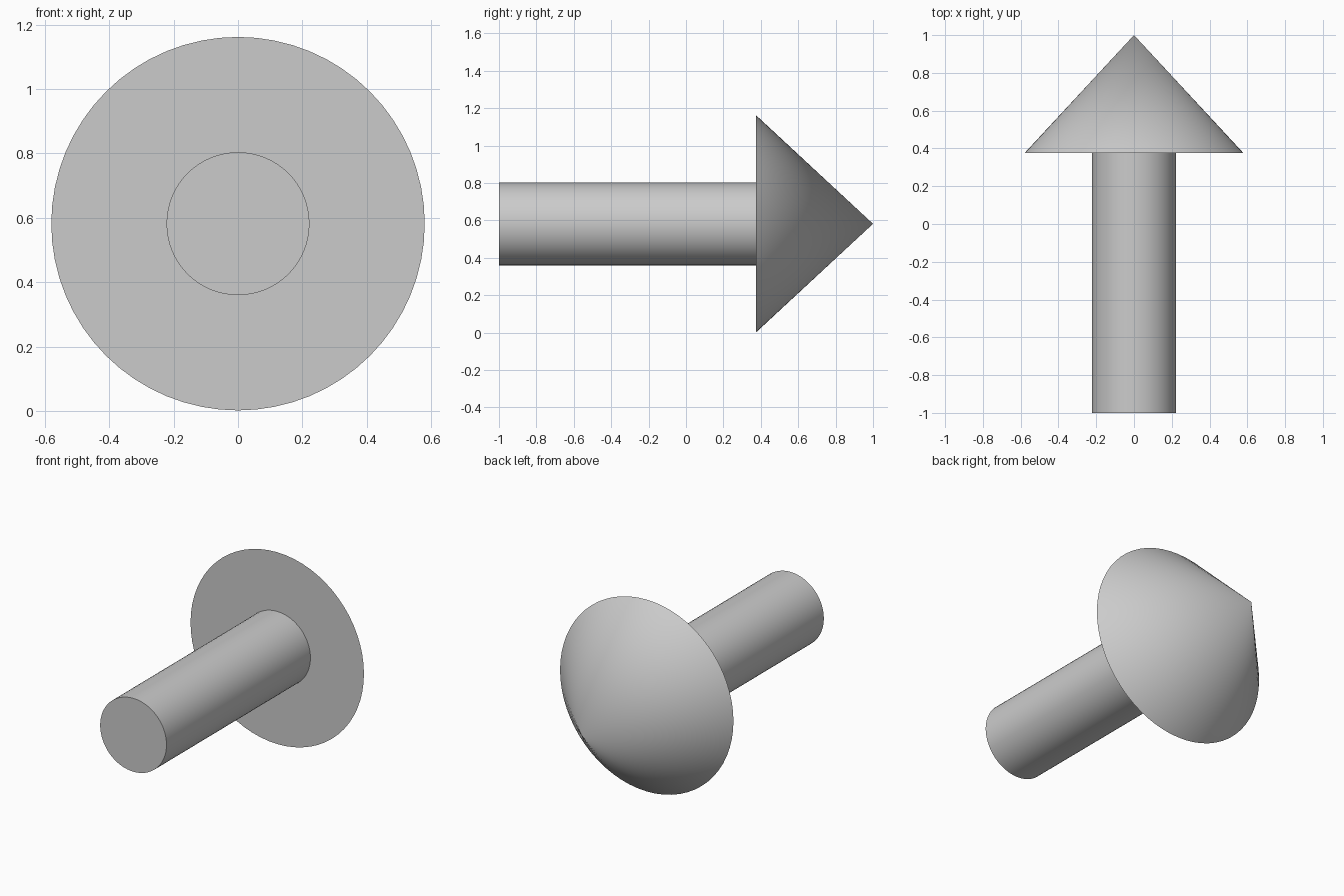
import bpy, math

if "Cube" in bpy.data.objects:
    bpy.data.objects.remove(bpy.data.objects["Cube"])

AXIS_Z = 0.582   # height of the arrow's centre line
NECK_Y = 0.375   # where shaft meets head
SIDES = 64


def cone_along_y(name, y0, y1, r0, r1):
    """Cylinder or cone running from y0 (radius r0) to y1 (radius r1)."""
    bpy.ops.mesh.primitive_cone_add(
        vertices=SIDES, radius1=r0, radius2=r1, depth=y1 - y0,
        location=(0, (y0 + y1) / 2, AXIS_Z), rotation=(-math.pi / 2, 0, 0))
    obj = bpy.context.object
    obj.name = name
    bpy.ops.object.transform_apply(location=True, rotation=True, scale=True)
    bpy.ops.object.shade_smooth_by_angle(angle=math.radians(30))
    return obj


# Round shaft, from the flat end to the neck
cone_along_y("arrow_shaft", -1.0, NECK_Y, 0.222, 0.222)

# Conical head, flat base at the neck and tip at the back
cone_along_y("arrow_head", NECK_Y, 1.0, 0.58, 0.0)
